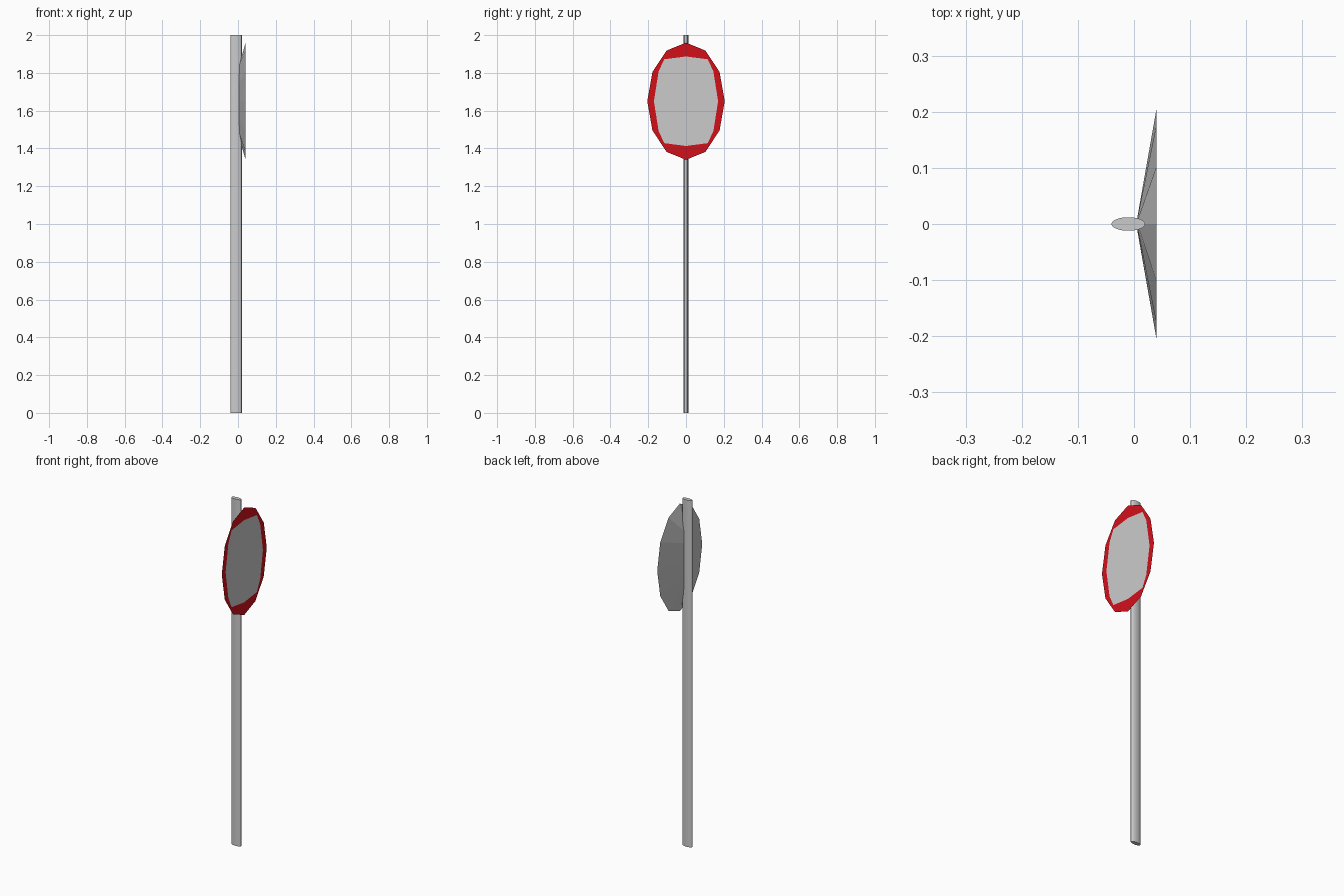
import bpy, bmesh
from math import sin, cos, pi

if "Cube" in bpy.data.objects:
    bpy.data.objects.remove(bpy.data.objects["Cube"])

CZ = 1.65  # height of the sign centre


def make_object(name, bm, mat=None):
    bmesh.ops.remove_doubles(bm, verts=bm.verts, dist=1e-5)
    me = bpy.data.meshes.new(name)
    bm.to_mesh(me)
    bm.free()
    ob = bpy.data.objects.new(name, me)
    bpy.context.collection.objects.link(ob)
    if mat:
        me.materials.append(mat)
    return ob


def ring(bm, x, pts):
    return [bm.verts.new((x, y, CZ + z)) for y, z in pts]


def bridge(bm, a, b):
    n = len(a)
    for i in range(n):
        j = (i + 1) % n
        bm.faces.new((a[i], a[j], b[j], b[i]))


def oval(ry, rz):
    return [(ry * sin(i * pi / 6), rz * cos(i * pi / 6)) for i in range(12)]


# Outline of the sign, its inner panel and the narrow mounting ridge behind it
rim = oval(0.205, 0.31)
ridge = oval(0.012, 0.19)
quarter = [(0, 0.237), (0.115, 0.222), (0.145, 0.158), (0.17, 0)]
right = quarter + [(y, -z) for y, z in quarter[-2::-1]]
# The panel outline repeats the rim's 12 corners
panel = right + [(-y, z) for y, z in right[-2:0:-1]]

# Pole with an oval section
bpy.ops.mesh.primitive_cylinder_add(vertices=32, radius=1, depth=2, location=(-0.01, 0, 1))
pole = bpy.context.object
pole.name = "pole"
pole.scale = (0.03, 0.012, 1)
bpy.ops.object.transform_apply(location=False, rotation=False, scale=True)
bpy.ops.object.shade_smooth_by_angle()

# Red border
red = bpy.data.materials.new("red")
red.diffuse_color = (0.65, 0.005, 0.01, 1)
red.use_nodes = True
red.node_tree.nodes["Principled BSDF"].inputs["Base Color"].default_value = red.diffuse_color
bm = bmesh.new()
bridge(bm, ring(bm, 0.04, panel), ring(bm, 0.04, rim))
make_object("sign_border", bm, red)

# Grey centre panel
bm = bmesh.new()
bm.faces.new(ring(bm, 0.04, panel)[::-1])
make_object("sign_panel", bm)

# Tapered back, narrowing to the ridge against the pole
bm = bmesh.new()
outer, inner = ring(bm, 0.04, rim), ring(bm, 0.006, ridge)
bridge(bm, outer, inner)
bm.faces.new(inner)
make_object("sign_back", bm)

# Front faces point towards +x, back faces towards -x
for name, side in (("sign_border", 1), ("sign_panel", 1), ("sign_back", -1)):
    me = bpy.data.objects[name].data
    bm = bmesh.new()
    bm.from_mesh(me)
    bm.normal_update()
    bmesh.ops.reverse_faces(bm, faces=[f for f in bm.faces if f.normal.x * side < 0])
    bm.to_mesh(me)
    bm.free()
